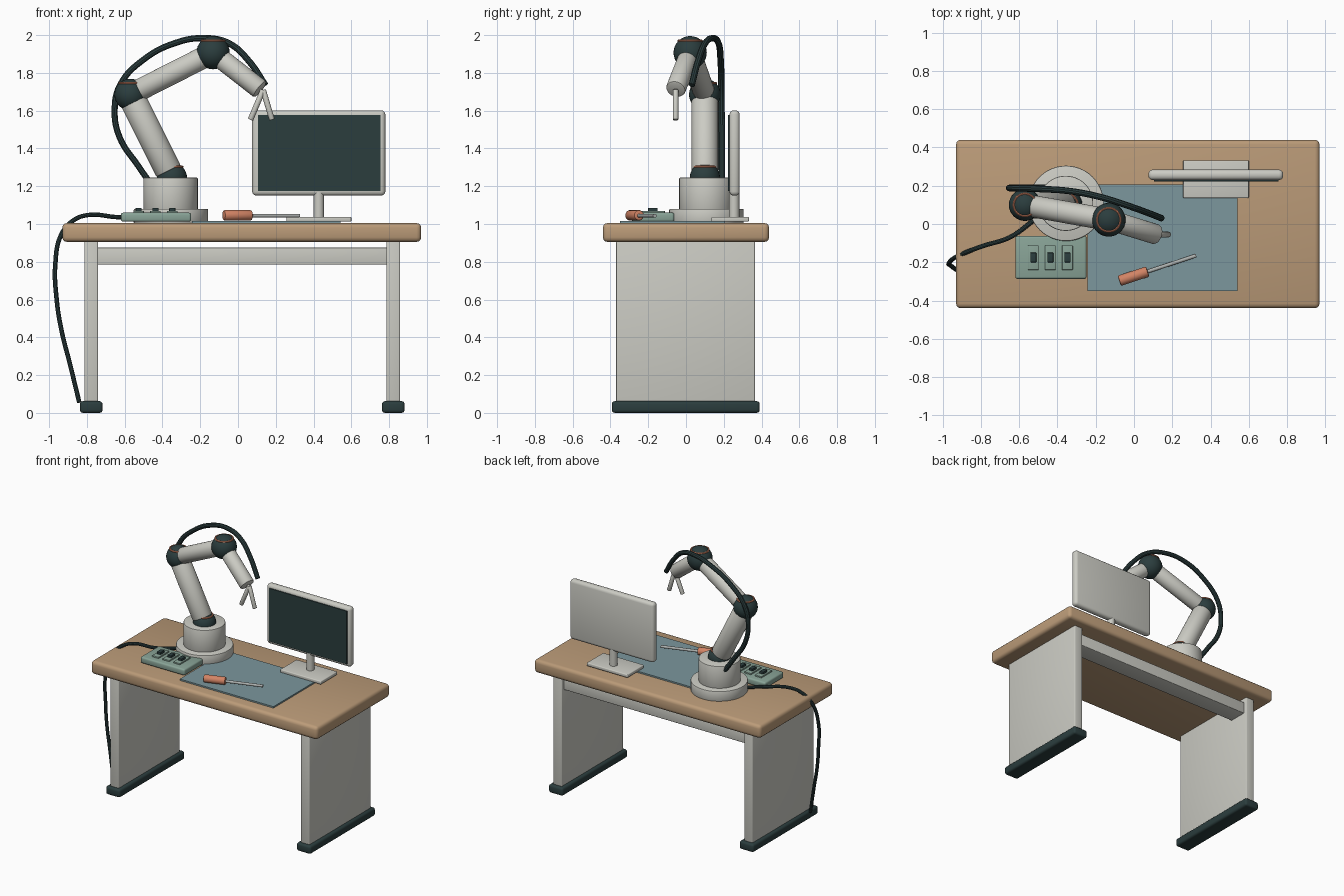
import bpy, math
from mathutils import Vector

if "Cube" in bpy.data.objects:
    bpy.data.objects.remove(bpy.data.objects["Cube"])


def material(name, r, g, b):
    m = bpy.data.materials.new(name)
    m.diffuse_color = (r, g, b, 1)
    m.use_nodes = True
    m.node_tree.nodes["Principled BSDF"].inputs["Base Color"].default_value = m.diffuse_color
    return m


WOOD = material("warm wood", 0.50, 0.33, 0.19)
GREY = material("light grey", 0.60, 0.60, 0.55)
DARK = material("dark slate", 0.024, 0.047, 0.048)
BLUE = material("blue grey", 0.20, 0.31, 0.34)
GREEN = material("sage green", 0.25, 0.37, 0.31)
ORANGE = material("terracotta", 0.65, 0.23, 0.13)
STEEL = material("steel", 0.42, 0.44, 0.43)


def finish(name, mat, bevel=0.0, segments=3):
    ob = bpy.context.object
    ob.name = name
    ob.data.materials.append(mat)
    if bevel:
        mod = ob.modifiers.new("soft edge", "BEVEL")
        mod.width, mod.segments = bevel, segments
        mod.limit_method = "ANGLE"
        bpy.ops.object.modifier_apply(modifier=mod.name)
    bpy.ops.object.shade_smooth_by_angle(angle=math.radians(35))
    return ob


def box(name, mat, x, y, z, bevel=0.0):
    """Box from (min, max) ranges."""
    bpy.ops.mesh.primitive_cube_add(size=1, location=[(a + b) / 2 for a, b in (x, y, z)])
    bpy.context.object.scale = [b - a for a, b in (x, y, z)]
    bpy.ops.object.transform_apply(location=False, rotation=False, scale=True)
    return finish(name, mat, bevel)


def rod(name, mat, start, end, radius, bevel=0.0, sides=32):
    """Cylinder between two points."""
    a, b = Vector(start), Vector(end)
    bpy.ops.mesh.primitive_cylinder_add(vertices=sides, radius=radius,
                                        depth=(b - a).length, location=(a + b) / 2)
    bpy.context.object.rotation_euler = (b - a).to_track_quat("Z", "Y").to_euler()
    return finish(name, mat, bevel, 2)


def cable(name, mat, points, radius):
    """Round tube through the points."""
    cu = bpy.data.curves.new(name, "CURVE")
    cu.dimensions = "3D"
    cu.bevel_depth, cu.bevel_resolution = radius, 3
    cu.resolution_u = 8
    cu.use_fill_caps = True
    sp = cu.splines.new("BEZIER")
    sp.bezier_points.add(len(points) - 1)
    for bp, p in zip(sp.bezier_points, points):
        bp.co = p
        bp.handle_left_type = bp.handle_right_type = "AUTO"
    ob = bpy.data.objects.new(name, cu)
    bpy.context.collection.objects.link(ob)
    bpy.ops.object.select_all(action="DESELECT")
    ob.select_set(True)
    bpy.context.view_layer.objects.active = ob
    bpy.ops.object.convert(target="MESH")
    return finish(name, mat)


# Desk
box("desk_top", WOOD, (-0.93, 0.97), (-0.44, 0.44), (0.905, 1.005), 0.025)
for side, x in (("left", -0.777), ("right", 0.822)):
    box(side + "_leg_panel", GREY, (x - 0.036, x + 0.036), (-0.37, 0.365), (0.05, 0.915), 0.006)
    box(side + "_foot", DARK, (x - 0.06, x + 0.06), (-0.393, 0.39), (0.0, 0.062), 0.016)
box("rear_stretcher", GREY, (-0.75, 0.795), (0.2, 0.34), (0.785, 0.875), 0.005)

# Work mat
box("work_mat", BLUE, (-0.243, 0.542), (-0.35, 0.207), (1.003, 1.016))

# Monitor
box("monitor_case", GREY, (0.075, 0.78), (0.23, 0.284), (1.15, 1.602), 0.022)
box("monitor_screen", DARK, (0.105, 0.755), (0.223, 0.232), (1.175, 1.577))
rod("monitor_post", GREY, (0.428, 0.255, 1.02), (0.428, 0.255, 1.17), 0.027)
box("monitor_base", GREY, (0.257, 0.6), (0.135, 0.333), (1.012, 1.038), 0.006)

# Arm pedestal
rod("arm_base_disc", GREY, (-0.355, 0.108, 1.003), (-0.355, 0.108, 1.08), 0.197, 0.006, 48)
rod("arm_pedestal", GREY, (-0.357, 0.108, 1.07), (-0.357, 0.108, 1.246), 0.144, 0.006, 48)

# Arm joints, each with a thin ring
shoulder = Vector((-0.35, 0.1, 1.245))
elbow = Vector((-0.57, 0.1, 1.685))
wrist = Vector((-0.132, 0.022, 1.907))
tip = Vector((0.118, -0.055, 1.712))
for name, centre, r in (("shoulder", shoulder, 0.08), ("elbow", elbow, 0.084), ("wrist", wrist, 0.088)):
    bpy.ops.mesh.primitive_uv_sphere_add(segments=32, ring_count=16, radius=r, location=centre)
    finish(name + "_joint", DARK)
    lift = 0.72 * r
    bpy.ops.mesh.primitive_torus_add(major_segments=40, minor_segments=8, minor_radius=0.006,
                                     major_radius=math.sqrt(r * r - lift * lift),
                                     location=centre + Vector((0, 0, lift)))
    finish(name + "_ring", ORANGE)

# Arm links
up = (elbow - shoulder).normalized()
rod("lower_link", GREY, shoulder + up * 0.04, elbow - up * 0.035, 0.071, 0.006)
mid = (wrist - elbow).normalized()
rod("upper_link", GREY, elbow + mid * 0.04, wrist - mid * 0.04, 0.058, 0.006)
fore = (tip - wrist).normalized()
rod("fore_link", GREY, wrist + fore * 0.04, tip, 0.053, 0.01)

# Gripper fingers
for side, x in (("left", 0.066), ("right", 0.18)):
    rod(side + "_finger", GREY, (0.133, -0.055, 1.71), (x, -0.055, 1.552), 0.015, 0.003, 16)

# Hose along the arm
cable("arm_hose", DARK, [
    (-0.46, 0.19, 1.21), (-0.53, 0.19, 1.31), (-0.627, 0.19, 1.46), (-0.653, 0.188, 1.605),
    (-0.622, 0.187, 1.74), (-0.495, 0.183, 1.874), (-0.336, 0.172, 1.957), (-0.18, 0.142, 1.984),
    (-0.045, 0.1, 1.955), (0.06, 0.063, 1.86), (0.145, 0.03, 1.735)], 0.017)

# Power lead running off the desk
cable("power_lead", DARK, [
    (-0.51, 0.03, 1.03), (-0.65, -0.07, 1.037), (-0.79, -0.115, 1.048), (-0.87, -0.145, 1.02),
    (-0.935, -0.175, 0.945), (-0.967, -0.205, 0.79), (-0.96, -0.215, 0.6),
    (-0.935, -0.235, 0.44), (-0.89, -0.26, 0.26), (-0.84, -0.29, 0.055)], 0.012)

# Control box with three switches
box("control_box", GREEN, (-0.62, -0.248), (-0.287, -0.062), (1.012, 1.06), 0.012)
for i in range(3):
    x = -0.526 + i * 0.089
    box(f"switch_plate_{i + 1}", GREEN, (x - 0.028, x + 0.028), (-0.24, -0.112), (1.055, 1.07), 0.003)
    box(f"switch_{i + 1}", DARK, (x - 0.016, x + 0.016), (-0.2, -0.15), (1.065, 1.086), 0.003)

# Screwdriver
rod("screwdriver_handle", ORANGE, (-0.077, -0.297, 1.046), (0.072, -0.248, 1.046), 0.028, 0.008, 24)
rod("screwdriver_shaft", STEEL, (0.06, -0.252, 1.044), (0.325, -0.165, 1.044), 0.01, 0.0, 16)
